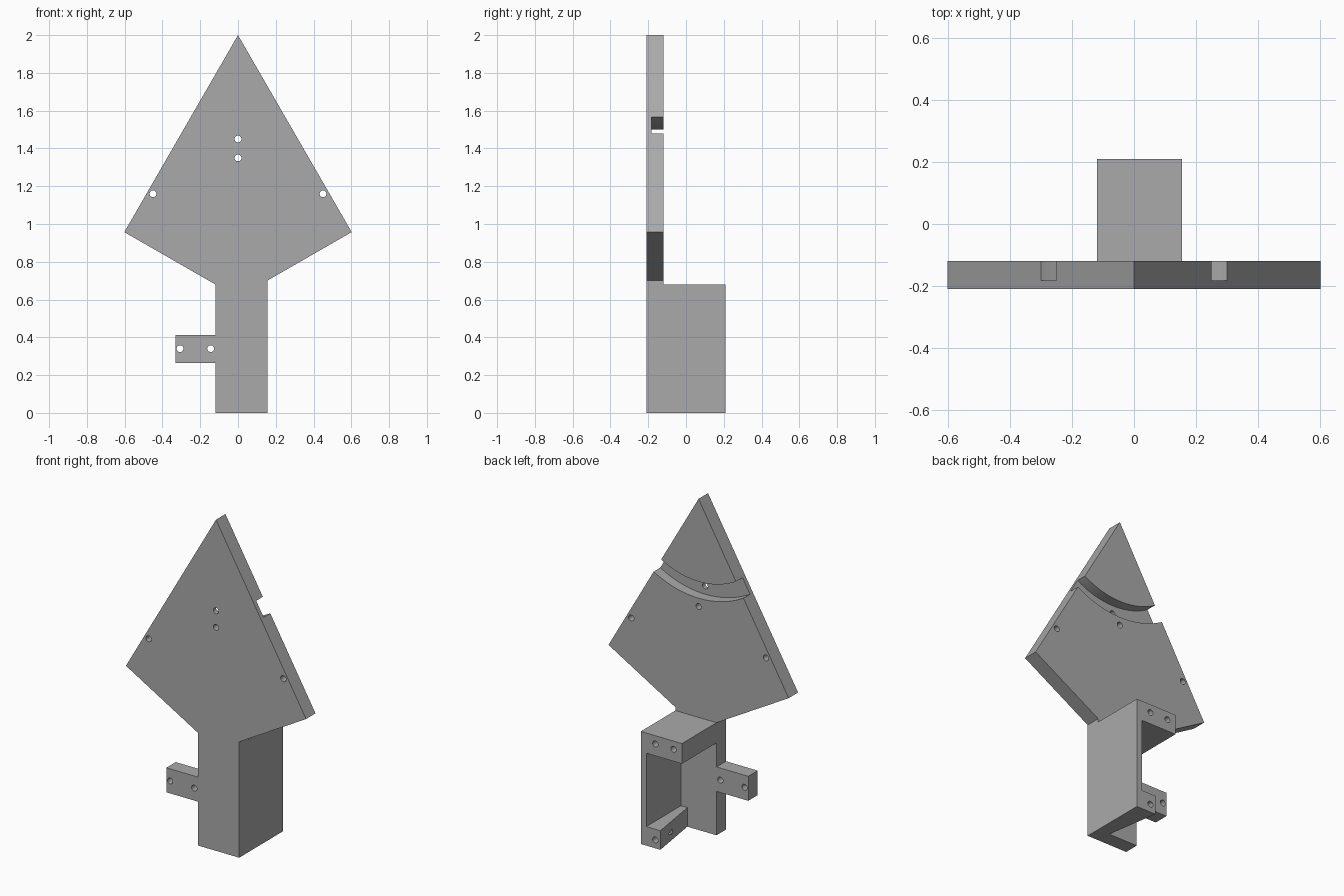
import bpy, bmesh, math
from mathutils import Vector

if "Cube" in bpy.data.objects:
    bpy.data.objects.remove(bpy.data.objects["Cube"], do_unlink=True)

grey = bpy.data.materials.new("plain grey")
grey.use_nodes = True
COLOUR = (0.4, 0.4, 0.4, 1)
grey.diffuse_color = COLOUR
grey.node_tree.nodes["Principled BSDF"].inputs["Base Color"].default_value = COLOUR

FRONT, MID, BACK = -0.21, -0.12, 0.21   # plate face, plate back, housing back
LEFT, RIGHT = 0.155, -0.12              # housing sides
HOLE = 0.018


def prism(name, outline, y0, y1):
    """Extrude an x-z outline along y."""
    bm = bmesh.new()
    face = bm.faces.new([bm.verts.new((x, y0, z)) for x, z in outline])
    ext = bmesh.ops.extrude_face_region(bm, geom=[face])
    verts = [g for g in ext["geom"] if isinstance(g, bmesh.types.BMVert)]
    bmesh.ops.translate(bm, verts=verts, vec=Vector((0, y1 - y0, 0)))
    bmesh.ops.recalc_face_normals(bm, faces=bm.faces)
    mesh = bpy.data.meshes.new(name)
    bm.to_mesh(mesh)
    bm.free()
    mesh.materials.append(grey)
    obj = bpy.data.objects.new(name, mesh)
    bpy.context.collection.objects.link(obj)
    return obj


def arc(cx, cz, r, a0, a1, n):
    angles = [math.radians(a0 + (a1 - a0) * i / n) for i in range(n + 1)]
    return [(cx + r * math.cos(a), cz + r * math.sin(a)) for a in angles]


def cut(target, cutter):
    """Subtract the cutter and remove it."""
    cutter.hide_render = True
    mod = target.modifiers.new("cut", "BOOLEAN")
    mod.operation = "DIFFERENCE"
    mod.solver = "EXACT"
    mod.object = cutter
    bpy.context.view_layer.objects.active = target
    bpy.ops.object.modifier_apply(modifier=mod.name)
    bpy.data.objects.remove(cutter, do_unlink=True)


def drill(target, x, z, y0, y1):
    cut(target, prism("hole_cutter", arc(x, z, HOLE, 0, 360, 20)[:-1], y0, y1))


# Kite-shaped plate with its stem and side tab
plate = prism("front_plate", [
    (0, 2), (0.602, 0.957), (LEFT, 0.7), (LEFT, 0), (RIGHT, 0),
    (RIGHT, 0.265), (-0.332, 0.265), (-0.332, 0.413), (RIGHT, 0.413),
    (RIGHT, 0.68), (-0.602, 0.957)], FRONT, MID)

# Curved channel across the back, centred on the tip
channel = arc(0, 2, 0.5, 230, 310, 48) + arc(0, 2, 0.6, 310, 230, 48)
cut(plate, prism("channel_cutter", channel, -0.183, 0))

# Through holes in the plate and tab
for x, z in [(0, 1.45), (0, 1.35), (-0.45, 1.16), (0.45, 1.16),
             (-0.307, 0.34), (-0.145, 0.34)]:
    drill(plate, x, z, -0.3, 0)

# Housing open at the back and right: side wall, top block, bottom block
INNER, LIP, LIP_FRONT = 0.118, 0.024, 0.075
housing = prism("housing", [
    (LEFT, 0), (LEFT, 0.68), (RIGHT, 0.68), (RIGHT, 0.558),
    (INNER, 0.558), (INNER, 0.115), (LIP, 0.115), (LIP, 0)], MID, BACK)
for v in housing.data.vertices:         # bottom block narrows to the front
    if abs(v.co.x - LIP) < 0.001 and v.co.y < 0:
        v.co.x = LIP_FRONT

# Blind screw holes in the housing back
for x, z in [(0.058, 0.63), (-0.063, 0.63), (0.058, 0.05)]:
    drill(housing, x, z, 0.06, 0.3)
